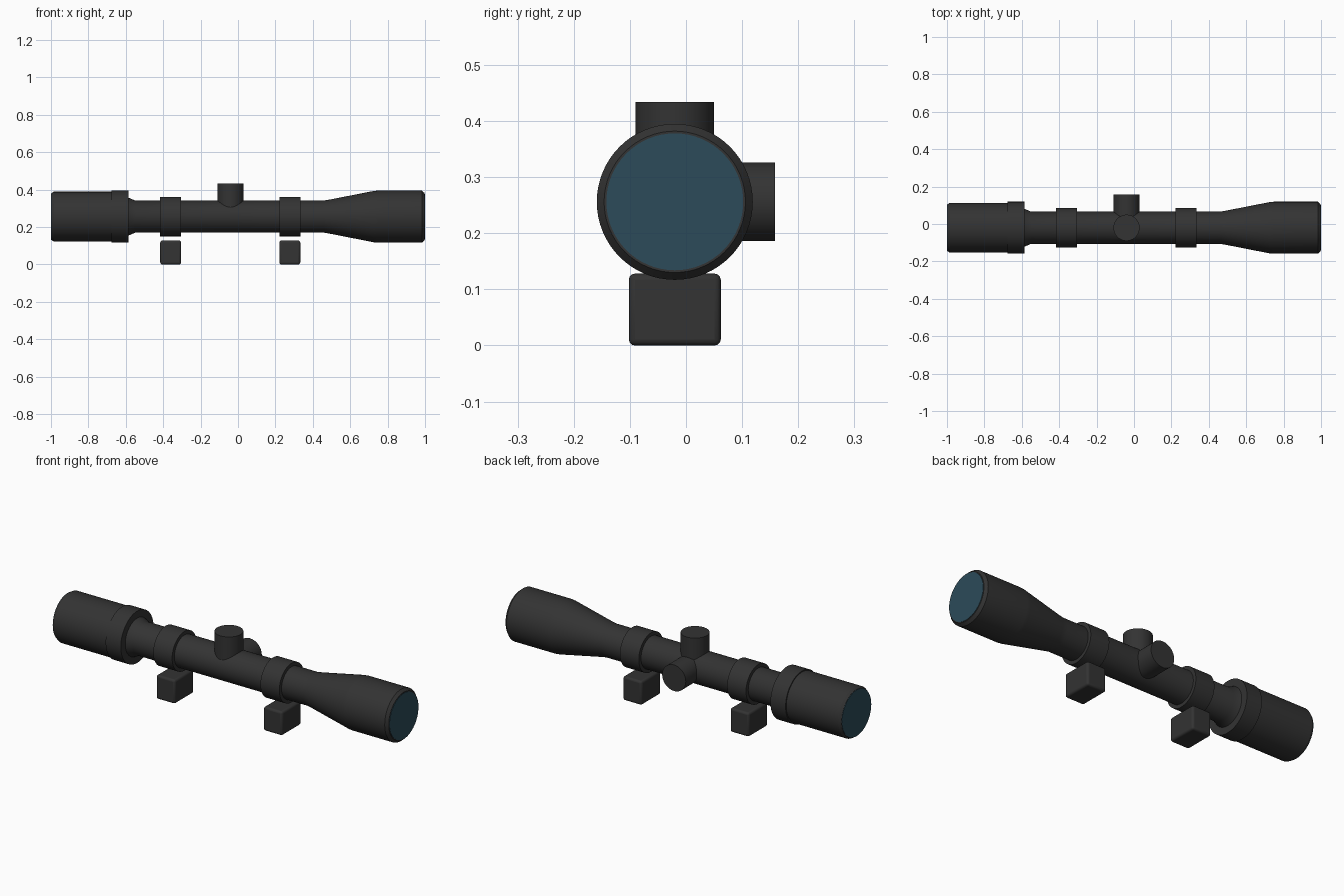
import bpy
import math
from mathutils import Matrix, Vector

if "Cube" in bpy.data.objects:
    bpy.data.objects.remove(bpy.data.objects["Cube"])

AXIS_Y, AXIS_Z = -0.02, 0.256
SEGMENTS = 64


def material(name, colour, roughness):
    mat = bpy.data.materials.new(name)
    mat.use_nodes = True
    mat.diffuse_color = (*colour, 1)
    shader = mat.node_tree.nodes["Principled BSDF"]
    shader.inputs["Base Color"].default_value = (*colour, 1)
    shader.inputs["Roughness"].default_value = roughness
    return mat


black = material("matte black", (0.033, 0.033, 0.033), 0.6)
glass = material("lens blue", (0.025, 0.07, 0.1), 0.2)


def finish(obj, mat):
    obj.data.materials.append(mat)
    bpy.ops.object.select_all(action="DESELECT")
    obj.select_set(True)
    bpy.context.view_layer.objects.active = obj
    bpy.ops.object.shade_smooth_by_angle(angle=math.radians(30))
    return obj


def lathe(name, profile, direction="X", centre=(0, AXIS_Y, AXIS_Z), mat=black):
    """Spin (distance, radius) pairs around an axis and cap both ends."""
    n = SEGMENTS
    verts, faces = [], []
    for dist, radius in profile:
        for i in range(n):
            a = math.tau * i / n
            verts.append(Vector((radius * math.cos(a), radius * math.sin(a), dist)))
    for k in range(len(profile) - 1):
        for i in range(n):
            j = (i + 1) % n
            faces.append((k * n + i, k * n + j, (k + 1) * n + j, (k + 1) * n + i))
    faces.append(tuple(reversed(range(n))))
    faces.append(tuple(range(len(verts) - n, len(verts))))
    mesh = bpy.data.meshes.new(name)
    mesh.from_pydata(verts, [], faces)
    aim = {"X": (1, 0, 0), "Y": (0, 1, 0), "Z": (0, 0, 1)}[direction]
    turn = Vector((0, 0, 1)).rotation_difference(Vector(aim)).to_matrix().to_4x4()
    mesh.transform(Matrix.Translation(centre) @ turn)
    obj = bpy.data.objects.new(name, mesh)
    bpy.context.collection.objects.link(obj)
    return finish(obj, mat)


# Main tube, flaring into the objective bell
lathe("main_tube", [(-0.6, 0.107), (-0.585, 0.101), (-0.55, 0.086), (0.46, 0.086),
                    (0.49, 0.091), (0.725, 0.137), (0.745, 0.139),
                    (0.983, 0.139), (0.998, 0.126)])

# Eyepiece and its zoom collar
lathe("eyepiece", [(-0.998, 0.125), (-0.985, 0.133), (-0.6, 0.133)])
lathe("zoom_collar", [(-0.675, 0.139), (-0.585, 0.139)])

# Lens discs at both ends
lathe("objective_lens", [(0.99, 0.122), (1.0, 0.122)], mat=glass)
lathe("eyepiece_lens", [(-1.0, 0.124), (-0.99, 0.124)], mat=glass)

# Adjustment turrets on the top and the back side
lathe("elevation_turret", [(0.0, 0.07), (0.178, 0.07)], "Z", (-0.04, AXIS_Y, AXIS_Z))
lathe("windage_turret", [(0.0, 0.07), (0.179, 0.07)], "Y", (-0.04, AXIS_Y, AXIS_Z))

# Mounting rings with their separate base blocks
for side, x in (("rear", -0.36), ("front", 0.277)):
    lathe(side + "_ring", [(x - 0.056, 0.105), (x + 0.056, 0.105)])
    bpy.ops.mesh.primitive_cube_add(size=1, location=(x, AXIS_Y, 0.064))
    block = bpy.context.object
    block.name = side + "_mount_block"
    block.data.transform(Matrix.Diagonal((0.112, 0.164, 0.128, 1)))
    bevel = block.modifiers.new("soft_edges", "BEVEL")
    bevel.width = 0.011
    bevel.segments = 3
    finish(block, black)
